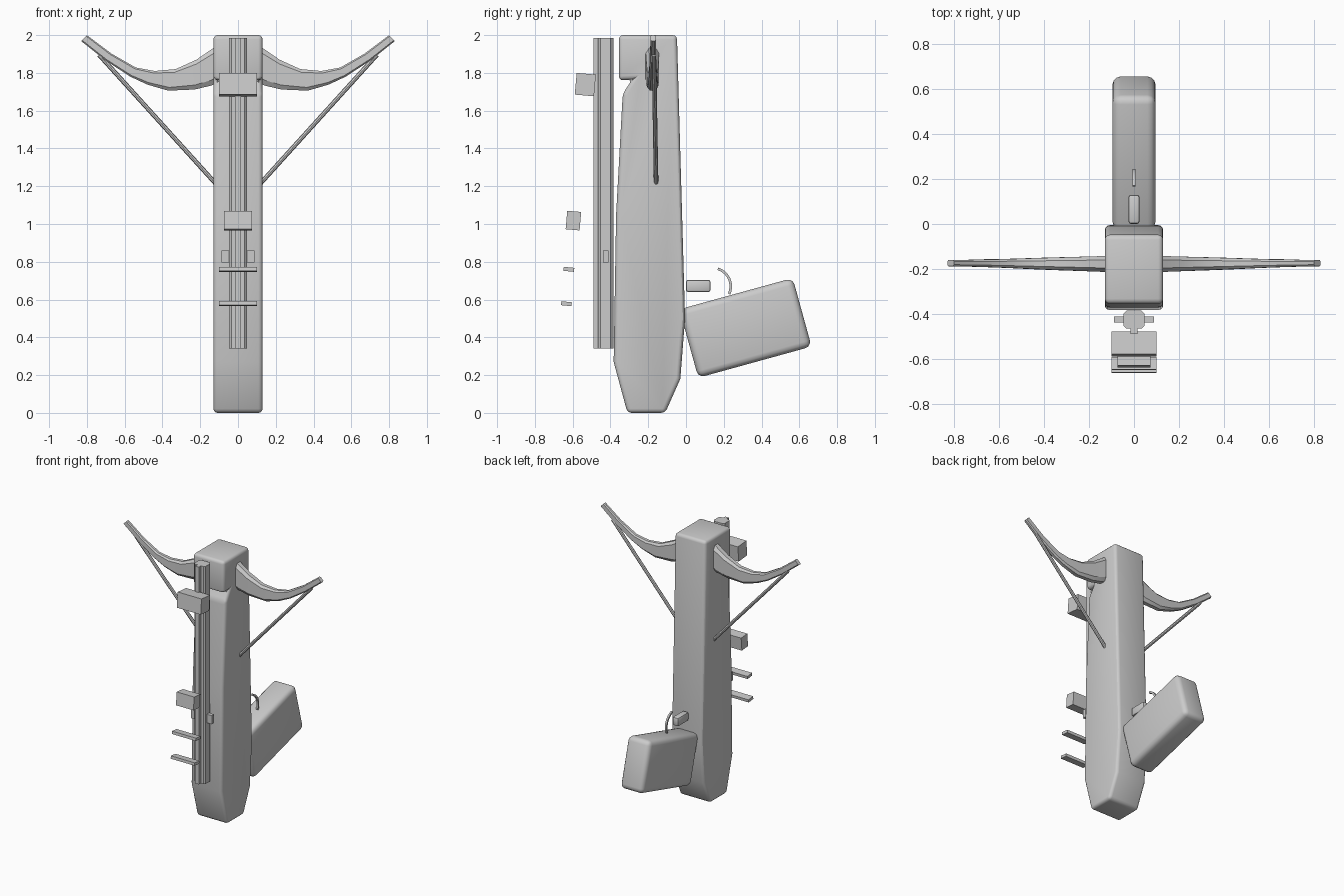
import bpy, bmesh, math
from mathutils import Vector, Matrix

if "Cube" in bpy.data.objects:
    bpy.data.objects.remove(bpy.data.objects["Cube"])


def finish(name, bm, bevel=0.0, segs=3):
    """Clean normals, round the sharp edges, make the object."""
    bmesh.ops.recalc_face_normals(bm, faces=bm.faces[:])
    if bevel:
        edges = [e for e in bm.edges if e.calc_face_angle(0) > math.radians(25)]
        bmesh.ops.bevel(bm, geom=edges, offset=bevel, offset_type='OFFSET', segments=segs,
                        profile=0.5, affect='EDGES', clamp_overlap=True)
    me = bpy.data.meshes.new(name)
    bm.to_mesh(me)
    bm.free()
    ob = bpy.data.objects.new(name, me)
    bpy.context.collection.objects.link(ob)
    bpy.ops.object.select_all(action='DESELECT')
    ob.select_set(True)
    bpy.context.view_layer.objects.active = ob
    bpy.ops.object.shade_smooth_by_angle(angle=math.radians(30))
    return ob


def loft(name, rings, bevel=0.0, segs=3):
    """Skin a list of equal-sized closed rings and cap the ends."""
    bm = bmesh.new()
    vs = [[bm.verts.new(p) for p in r] for r in rings]
    n = len(vs[0])
    for a, b in zip(vs, vs[1:]):
        for i in range(n):
            j = (i + 1) % n
            bm.faces.new((a[i], a[j], b[j], b[i]))
    bm.faces.new(vs[0])
    bm.faces.new(vs[-1])
    return finish(name, bm, bevel, segs)


def box(name, center, size, tilt=0.0, bevel=0.0, segs=3):
    """Box turned about the x axis by tilt degrees."""
    bm = bmesh.new()
    m = (Matrix.Translation(center) @ Matrix.Rotation(math.radians(tilt), 4, 'X')
         @ Matrix.Diagonal((*size, 1)))
    bmesh.ops.create_cube(bm, size=1, matrix=m)
    return finish(name, bm, bevel, segs)


def rod(name, a, b, r, sides=8):
    a, b = Vector(a), Vector(b)
    d = b - a
    bm = bmesh.new()
    m = Matrix.Translation((a + b) / 2) @ d.to_track_quat('Z', 'Y').to_matrix().to_4x4()
    bmesh.ops.create_cone(bm, cap_ends=True, segments=sides, radius1=r, radius2=r,
                          depth=d.length, matrix=m)
    return finish(name, bm)


# Main body: side profile (y, z) extruded across x
body = [(-.31, 0), (-.11, 0), (-.03, .18), (-.005, .5), (-.048, 2), (-.355, 2),
        (-.355, 1.76), (-.285, 1.765), (-.335, 1.69), (-.37, 1.05), (-.383, .27)]
loft("body", [[(x, y, z) for y, z in body] for x in (-.13, .13)], bevel=.03)

# Grip, trigger and trigger block
box("grip", (0, .315, .45), (.19, .622, .376), tilt=15.4, bevel=.035)
box("trigger_block", (0, .065, .672), (.05, .13, .065), bevel=.012, segs=2)
rings = []
for i in range(11):
    t = math.radians(-25 + 98 * i / 10)
    c, s = math.cos(t), math.sin(t)
    rings.append([(x, .14 + r * c, .67 + r * s)
                  for x, r in ((-.007, .09), (.007, .09), (.007, .104), (-.007, .104))])
loft("trigger", rings)

# Rail: stepped, chamfered section (x, y) run up z
half = [(.015, -.49), (.015, -.465), (.035, -.465), (.047, -.453), (.047, -.4), (.032, -.385)]
section = half + [(-x, y) for x, y in reversed(half)]
loft("rail", [[(x, y, z) for x, y in section] for z in (.34, 1.985)])
box("rail_peg", (0, -.425, .828), (.176, .027, .065))

# Blocks and slats standing in front of the rail
box("front_block", (0, -.533, 1.738), (.2, .102, .115), tilt=-5)
box("middle_block", (0, -.596, 1.018), (.146, .074, .098), tilt=-5)
box("upper_slat", (0, -.62, .76), (.2, .056, .021), tilt=-6)
box("lower_slat", (0, -.633, .578), (.2, .056, .021), tilt=-6)

# Bow limbs: stations of (top x, top z, bottom x, bottom z, half thickness)
stations = [(.10, 1.95, .10, 1.755, .037), (.14, 1.925, .14, 1.733, .035),
            (.22, 1.87, .23, 1.712, .032), (.33, 1.82, .37, 1.706, .028),
            (.44, 1.81, .48, 1.738, .024), (.54, 1.828, .57, 1.78, .02),
            (.67, 1.902, .70, 1.865, .016), (.80, 2.0, .83, 1.968, .014)]
for side, s in (("right", 1), ("left", -1)):
    rings = []
    for tx, tz, bx, bz, h in stations:
        y = -.178 + .006 * (tx - .1)
        ring = []
        # octagonal section: (thickness factor, position from bottom to top)
        for k, f in ((-.5, 0), (.5, 0), (1, .15), (1, .85), (.5, 1), (-.5, 1), (-1, .85), (-1, .15)):
            ring.append((s * (bx + (tx - bx) * f), y + k * h, bz + (tz - bz) * f))
        rings.append(ring)
    loft(side + "_limb", rings)
    # Bow string
    rod(side + "_string", (s * .735, -.17, 1.895), (s * .11, -.158, 1.205), .012)
